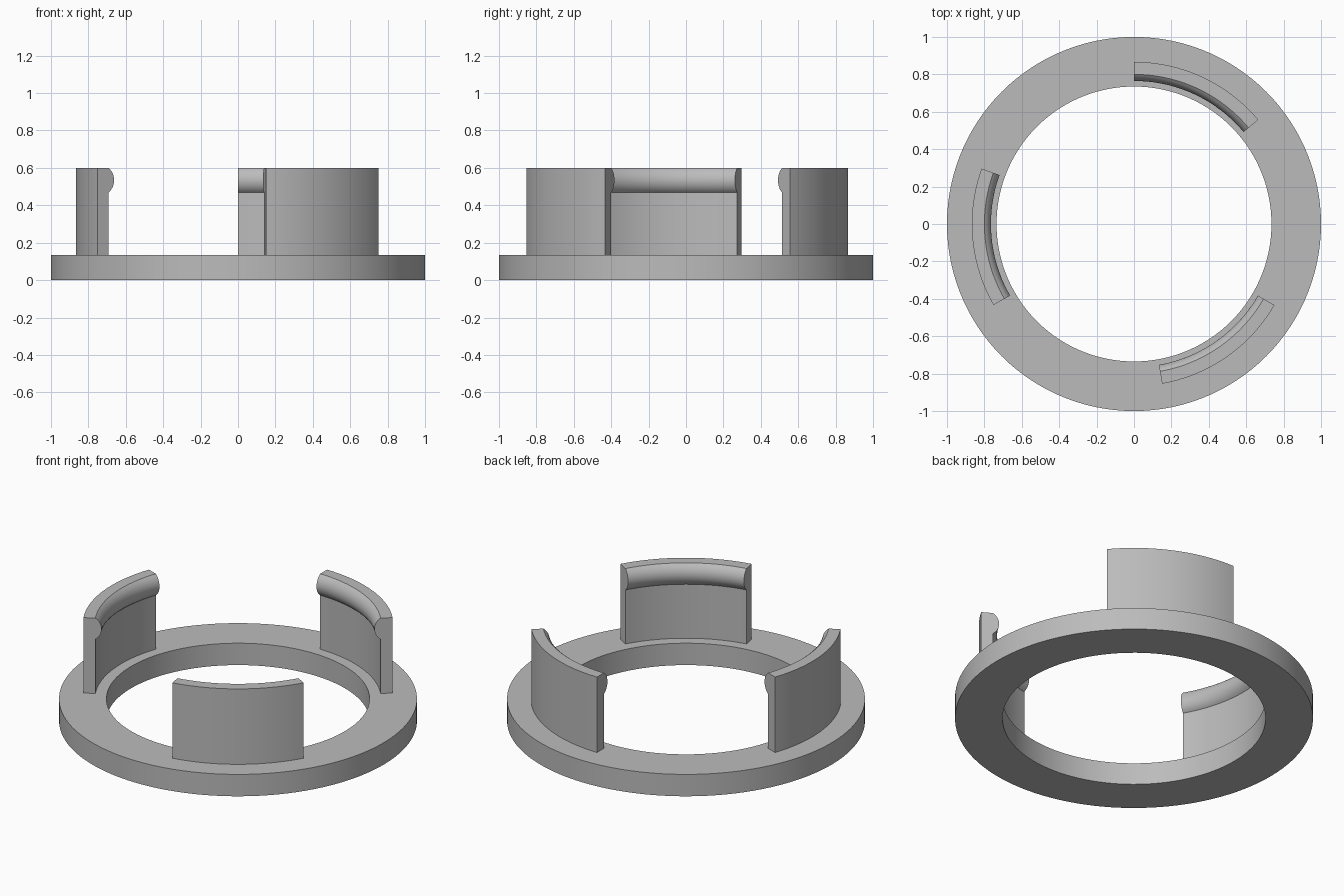
import bpy
import bmesh
from math import radians, sin, cos, asin, pi
from mathutils import Matrix, Vector

cube = bpy.data.objects.get("Cube")
if cube:
    bpy.data.objects.remove(cube, do_unlink=True)

grey = bpy.data.materials.new("plain grey")
grey.use_nodes = True
colour = (0.5, 0.5, 0.5, 1)
grey.diffuse_color = colour
grey.node_tree.nodes["Principled BSDF"].inputs["Base Color"].default_value = colour


def sweep(name, profile, start, angle, steps):
    """Sweep a closed (radius, height) profile around the z axis."""
    bm = bmesh.new()
    closed = abs(angle) >= 360
    rings = []
    for i in range(steps if closed else steps + 1):
        turn = Matrix.Rotation(radians(start + angle * i / steps), 3, "Z")
        rings.append([bm.verts.new(turn @ Vector((r, 0, z))) for r, z in profile])
    n = len(profile)
    for i in range(steps):
        a, b = rings[i], rings[(i + 1) % len(rings)]
        for j in range(n):
            k = (j + 1) % n
            bm.faces.new((a[j], b[j], b[k], a[k]))
    if not closed:
        bm.faces.new(rings[0])
        bm.faces.new(rings[-1])
    bmesh.ops.recalc_face_normals(bm, faces=bm.faces)
    mesh = bpy.data.meshes.new(name)
    bm.to_mesh(mesh)
    bm.free()
    mesh.materials.append(grey)
    obj = bpy.data.objects.new(name, mesh)
    bpy.context.collection.objects.link(obj)
    bpy.ops.object.select_all(action="DESELECT")
    obj.select_set(True)
    bpy.context.view_layer.objects.active = obj
    bpy.ops.object.shade_smooth_by_angle(angle=radians(25))
    return obj


# Flat base ring
base_top = 0.135
sweep("base_ring", [(0.735, 0), (1, 0), (1, base_top), (0.735, base_top)], 0, 360, 120)

# Clip wall section with a rounded bead along the inner top edge
inner, outer, top = 0.8, 0.867, 0.6
half, bulge = 0.066, 0.035
radius = (half ** 2 + bulge ** 2) / (2 * bulge)
spread = asin(half / radius)
centre = inner - bulge + radius
clip = [(inner, base_top), (outer, base_top), (outer, top)]
for i in range(13):
    a = spread * (1 - i / 6)
    clip.append((centre - radius * cos(a), top - half + radius * sin(a)))

# Three clips evenly spaced around the ring
for name, start in (("back_clip", 40), ("right_clip", 160), ("front_clip", 280)):
    sweep(name, clip, start, 50, 20)
